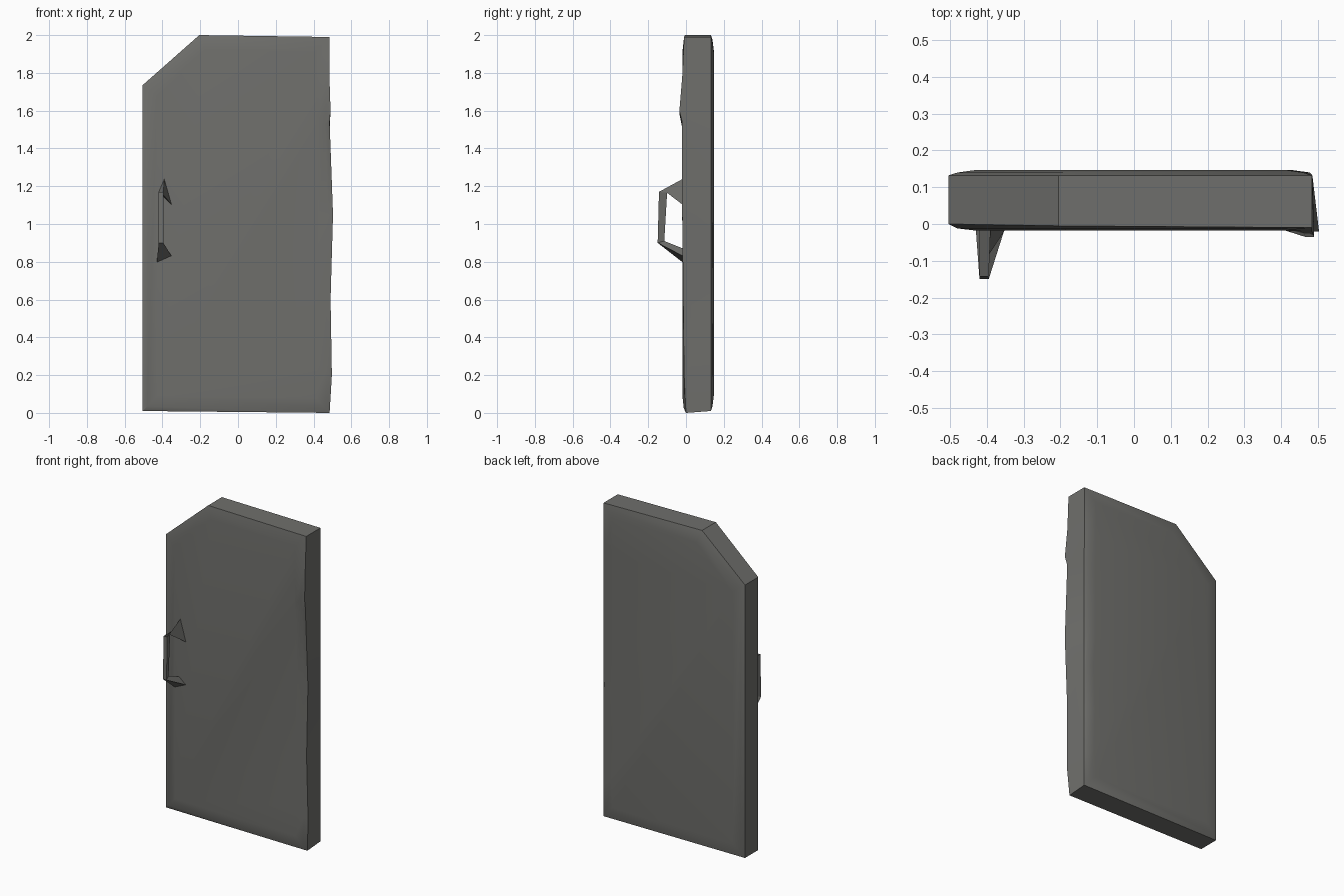
import bpy
import bmesh

if "Cube" in bpy.data.objects:
    bpy.data.objects.remove(bpy.data.objects["Cube"])

grey = bpy.data.materials.new("dark_grey")
grey.use_nodes = True
COLOUR = (0.16, 0.16, 0.15, 1)
grey.diffuse_color = COLOUR
grey.node_tree.nodes["Principled BSDF"].inputs["Base Color"].default_value = COLOUR


def loft(name, rings, smooth_angle):
    """Skin a list of equally long point rings and cap both ends."""
    bm = bmesh.new()
    loops = [[bm.verts.new(p) for p in ring] for ring in rings]
    for a, b in zip(loops, loops[1:]):
        for i in range(len(a)):
            j = (i + 1) % len(a)
            bm.faces.new((a[i], a[j], b[j], b[i]))
    bm.faces.new(loops[0][::-1])
    bm.faces.new(loops[-1])
    bmesh.ops.recalc_face_normals(bm, faces=bm.faces)
    mesh = bpy.data.meshes.new(name)
    bm.to_mesh(mesh)
    bm.free()
    obj = bpy.data.objects.new(name, mesh)
    bpy.context.collection.objects.link(obj)
    mesh.materials.append(grey)
    if smooth_angle:
        bpy.ops.object.select_all(action="DESELECT")
        obj.select_set(True)
        bpy.context.view_layer.objects.active = obj
        bpy.ops.object.shade_smooth_by_angle(angle=smooth_angle)
    return obj


# Door outline: x, front z, back z, front y (the right edge is warped)
outline = [
    (-0.505, 0.01, 0.01, 0.0),
    (0.485, 0.0, 0.01, 0.0),
    (0.497, 0.2, 0.2, -0.01),
    (0.49, 0.6, 0.5, -0.015),
    (0.503, 1.05, 0.8, -0.02),
    (0.485, 1.54, 1.04, -0.02),
    (0.49, 1.6, 1.5, -0.035),
    (0.484, 1.78, 1.75, -0.02),
    (0.484, 1.99, 1.99, -0.01),
    (-0.205, 2.0, 2.0, -0.005),
    (-0.505, 1.735, 1.735, 0.0),
]


def inset(x, z, y, sx, sz):
    return (x * sx, y, 1 + (z - 1) * sz)


# Door slab with gently raised front and back panels
loft("door_panel", [
    [inset(x, zf, -0.018, 0.85, 0.92) for x, zf, zb, y in outline],
    [inset(x, zf, min(y, -0.012), 0.95, 0.975) for x, zf, zb, y in outline],
    [(x, y, zf) for x, zf, zb, y in outline],
    [(min(x, 0.485), 0.132, zb) for x, zf, zb, y in outline],
    [inset(x, zb, 0.14, 0.95, 0.975) for x, zf, zb, y in outline],
    [inset(x, zb, 0.147, 0.85, 0.92) for x, zf, zb, y in outline],
], 0.6)

# Pull handle: a triangular bar with splayed feet
loft("door_handle", [
    [(-0.42, -0.015, 1.17), (-0.39, -0.015, 1.24), (-0.35, -0.015, 1.1)],
    [(-0.42, -0.143, 1.17), (-0.395, -0.143, 1.17), (-0.405, -0.1, 1.165)],
    [(-0.42, -0.15, 0.9), (-0.395, -0.15, 0.9), (-0.405, -0.115, 0.91)],
    [(-0.43, -0.015, 0.795), (-0.352, -0.015, 0.83), (-0.4, -0.015, 0.87)],
], 0)
